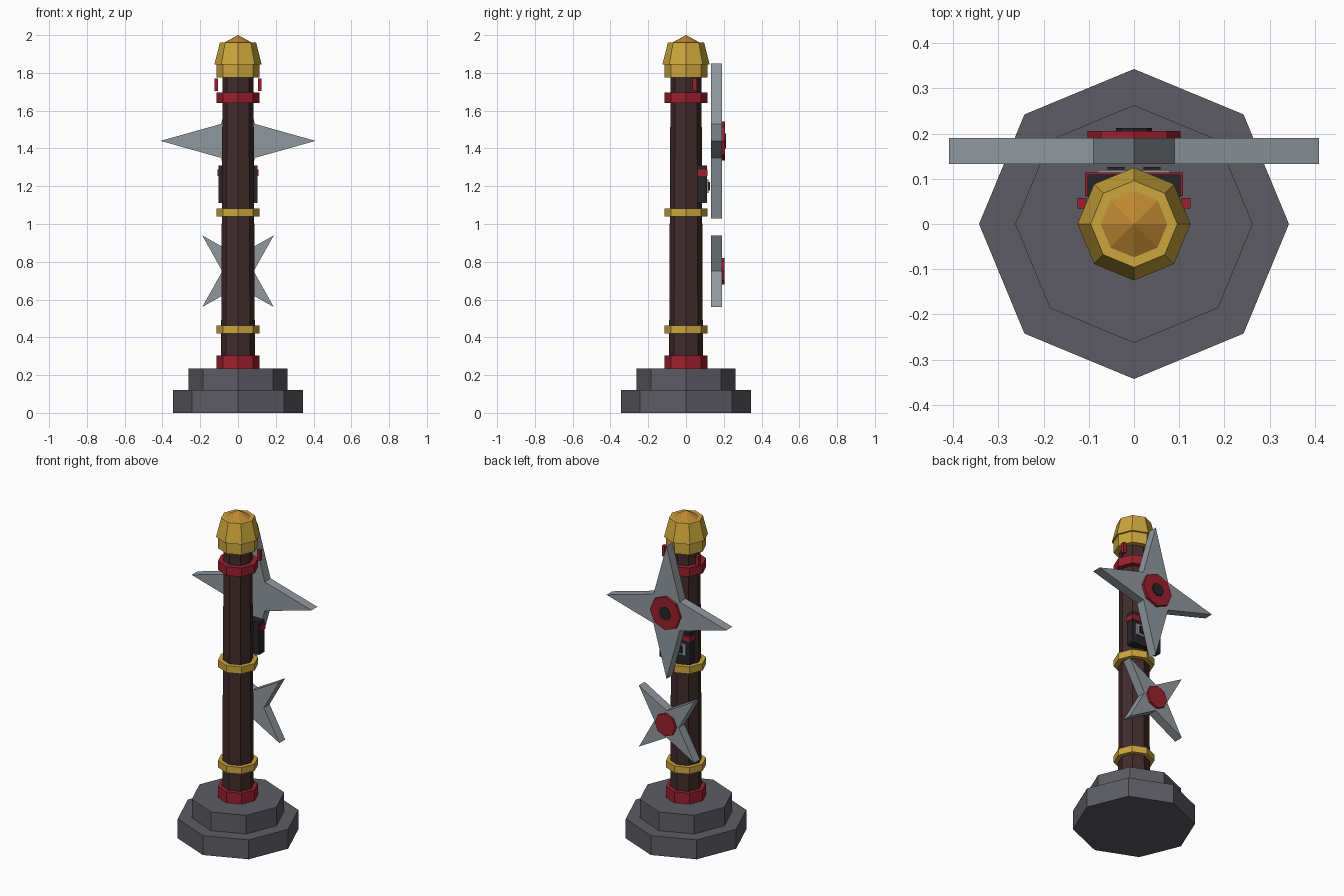
import bpy
import bmesh
from math import pi, sin, cos
from mathutils import Matrix

old = bpy.data.objects.get("Cube")
if old:
    bpy.data.objects.remove(old, do_unlink=True)


def material(name, r, g, b):
    lin = [((c / 255 + 0.055) / 1.055) ** 2.4 for c in (r, g, b)] + [1.0]
    m = bpy.data.materials.new(name)
    m.use_nodes = True
    m.diffuse_color = lin
    m.node_tree.nodes["Principled BSDF"].inputs["Base Color"].default_value = lin
    return m


stone = material("stone grey", 92, 92, 100)
wood = material("dark wood", 66, 44, 44)
gold = material("gold", 204, 166, 60)
bronze = material("bronze", 190, 136, 50)
red = material("deep red", 156, 32, 46)
steel = material("steel", 144, 152, 158)
black = material("charcoal", 38, 38, 42)


def finish(name, bm, mat):
    bmesh.ops.recalc_face_normals(bm, faces=bm.faces)
    mesh = bpy.data.meshes.new(name)
    bm.to_mesh(mesh)
    bm.free()
    mesh.materials.append(mat)
    obj = bpy.data.objects.new(name, mesh)
    bpy.context.collection.objects.link(obj)
    return obj


def drum(name, mat, z0, z1, r0, r1=None):
    """Upright eight-sided drum or cone with a corner on each axis."""
    bm = bmesh.new()
    bmesh.ops.create_cone(bm, cap_ends=True, segments=8, radius1=r0,
                          radius2=r0 if r1 is None else r1, depth=z1 - z0,
                          matrix=Matrix.Translation((0, 0, (z0 + z1) / 2)))
    return finish(name, bm, mat)


def box(name, mat, lo, hi):
    bm = bmesh.new()
    bmesh.ops.create_cube(bm, size=1)
    for v in bm.verts:
        v.co = [(a + b) / 2 + c * (b - a) for a, b, c in zip(lo, hi, v.co)]
    return finish(name, bm, mat)


def plate(name, mat, radii, count, z, y0, y1, turn=0):
    """Flat polygon or star facing the back; radii alternate around it."""
    bm = bmesh.new()
    ring = []
    for i in range(count):
        a, r = turn + 2 * pi * i / count, radii[i % len(radii)]
        ring.append(bm.verts.new((r * cos(a), y0, z + r * sin(a))))
    face = bm.faces.new(ring)
    ext = bmesh.ops.extrude_face_region(bm, geom=[face])["geom"]
    bmesh.ops.translate(bm, vec=(0, y1 - y0, 0),
                        verts=[g for g in ext if isinstance(g, bmesh.types.BMVert)])
    return finish(name, bm, mat)


# Stepped stone base and tapered pole
drum("base_lower", stone, 0, 0.12, 0.343)
drum("base_upper", stone, 0.12, 0.235, 0.263)
drum("pole", wood, 0.235, 1.78, 0.09, 0.082)

# Rings around the pole
for name, mat, z0, z1 in (("foot_ring", red, 0.235, 0.303),
                          ("lower_ring", gold, 0.42, 0.462),
                          ("middle_ring", gold, 1.04, 1.083),
                          ("upper_ring", red, 1.64, 1.695)):
    drum(name, mat, z0, z1, 0.114)

# Finial
drum("cap_collar", gold, 1.775, 1.845, 0.114)
drum("cap", gold, 1.845, 1.96, 0.125, 0.096)
drum("cap_tip", bronze, 1.955, 2.0, 0.083, 0)

# Throwing stars mounted behind the pole
plate("large_star", steel, (0.41, 0.127), 8, 1.44, 0.133, 0.19)
plate("large_star_hub", red, (0.103,), 8, 1.44, 0.19, 0.206)
plate("large_star_centre", black, (0.04,), 8, 1.44, 0.206, 0.212)
plate("small_star", steel, (0.268, 0.083), 8, 0.75, 0.133, 0.19, pi / 4)
plate("small_star_hub", red, (0.07,), 8, 0.75, 0.19, 0.205)

# Mask on the back of the pole
box("mask", black, (-0.103, 0.06, 1.11), (0.103, 0.11, 1.31))
box("mask_headband", red, (-0.108, 0.062, 1.255), (0.108, 0.114, 1.288))
box("mask_face_plate", steel, (-0.08, 0.108, 1.165), (0.08, 0.12, 1.235))

# Paired parts
for side, s in (("left", 1), ("right", -1)):
    box("mask_eye_" + side, black, (s * 0.04 - 0.019, 0.118, 1.178),
        (s * 0.04 + 0.019, 0.126, 1.222))
    box("tassel_" + side, red, (s * 0.115 - 0.01, 0.034, 1.705),
        (s * 0.115 + 0.01, 0.058, 1.77))
